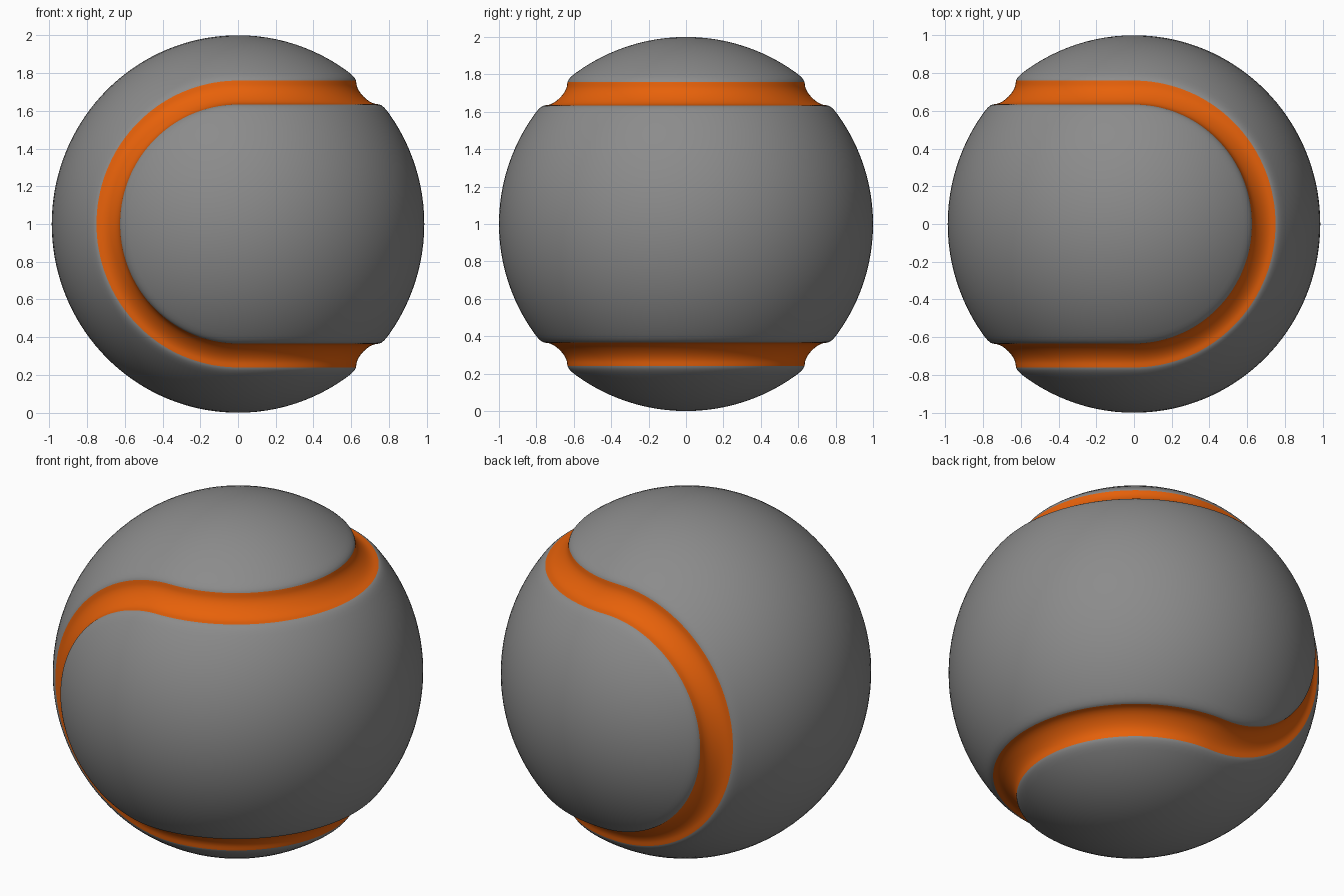
import bpy, bmesh
from math import sin, cos, pi, radians
from mathutils import Vector

if "Cube" in bpy.data.objects:
    bpy.data.objects.remove(bpy.data.objects["Cube"])

SEGS = 72
FLATTEN = .987      # the ball is slightly shorter along x
# groove cross-section: degrees from the seam centre line, radius
GROOVE = [(0, .954), (1.2, .955), (2.4, .959), (3.4, .9655), (4.2, .974), (4.7, .982),
          (5.2, .989), (5.6, .993), (6.1, .9958), (6.8, .998), (7.6, .9993), (9, 1)]
EDGE = 5.2
offs = GROOVE + [(9 + 3 * i, 1) for i in range(1, 13)]
quarter = [(45 - d, r) for d, r in reversed(offs)] + [(45 + d, r) for d, r in offs[1:]]
rows = [(-a, r) for a, r in reversed(quarter)] + quarter[1:]


def point(a, r, i, side):
    """Half ball with its pole on z (side 1) or on y (side -1)."""
    a, t = radians(a), -pi / 2 + pi * i / SEGS
    x, u, v = cos(a) * cos(t) * side * FLATTEN, cos(a) * sin(t), sin(a)
    return Vector((x, u, v) if side > 0 else (x, v, u)) * r


def part_of(a, side):
    d = abs(a) - 45
    if abs(d) < EDGE:
        return "seam"
    return "panel_right" if (d < 0) == (side > 0) else "panel_left"


def build(name, color):
    bm = bmesh.new()
    for side in (1, -1):
        for (a0, r0), (a1, r1) in zip(rows, rows[1:]):
            if part_of((a0 + a1) / 2, side) != name:
                continue
            for i in range(SEGS):
                ps = [point(a0, r0, i, side), point(a0, r0, i + 1, side),
                      point(a1, r1, i + 1, side), point(a1, r1, i, side)]
                bm.faces.new([bm.verts.new(p) for p in ps])
    bmesh.ops.remove_doubles(bm, verts=bm.verts, dist=1e-4)
    bm.normal_update()
    for f in bm.faces:
        if f.normal.dot(f.calc_center_median()) < 0:
            f.normal_flip()
        f.smooth = True
    bmesh.ops.translate(bm, verts=bm.verts, vec=(0, 0, 1))
    me = bpy.data.meshes.new(name)
    bm.to_mesh(me)
    bm.free()
    me.materials.append(color)
    ob = bpy.data.objects.new(name, me)
    bpy.context.collection.objects.link(ob)


def material(name, rgb):
    m = bpy.data.materials.new(name)
    m.diffuse_color = (*rgb, 1)
    m.use_nodes = True
    m.node_tree.nodes["Principled BSDF"].inputs["Base Color"].default_value = m.diffuse_color
    return m


# two interlocking panels and the recessed seam between them
grey = material("dark_grey", (.26, .26, .26))
build("panel_right", grey)
build("panel_left", grey)
build("seam", material("orange", (.8, .12, .003)))
